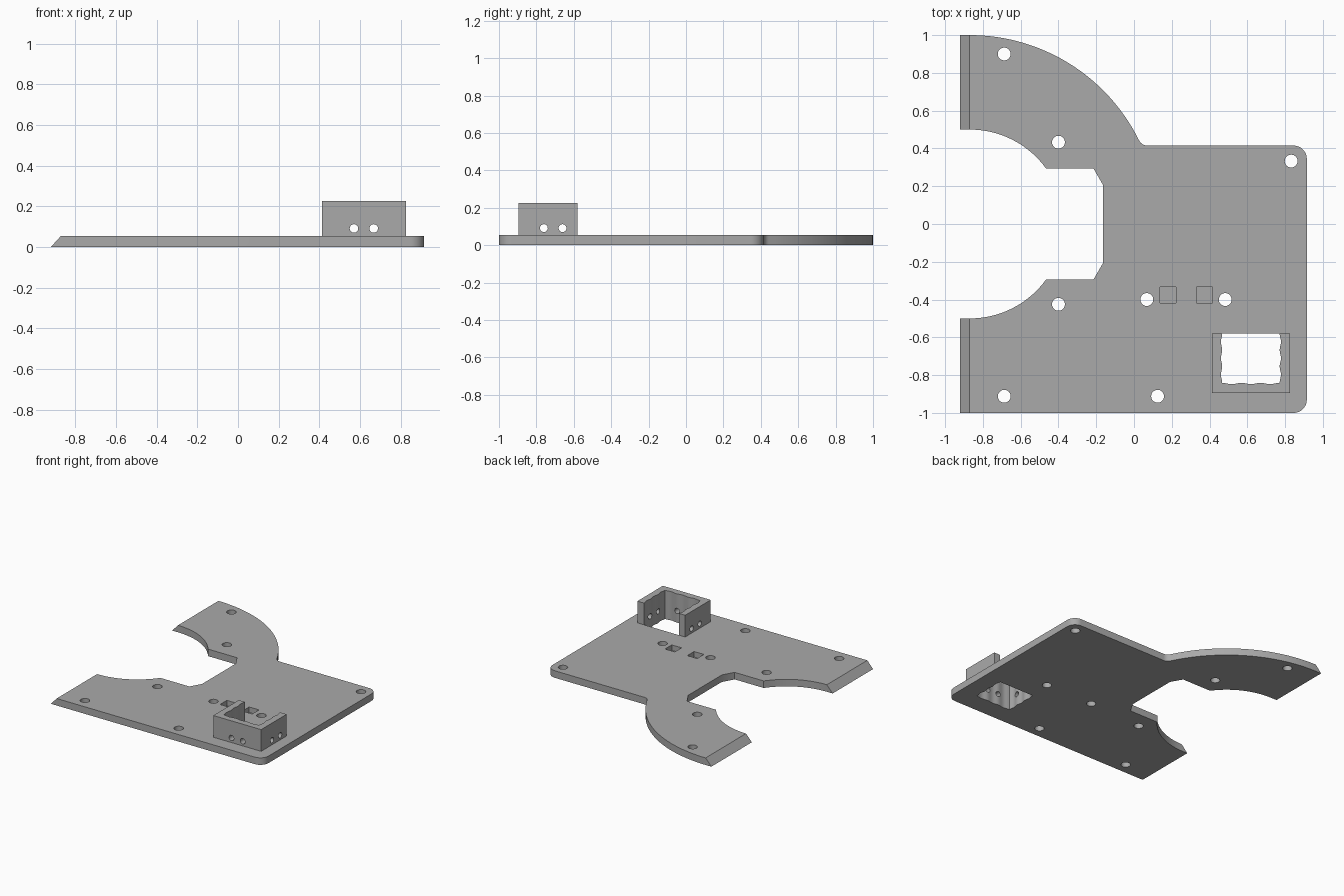
import bpy, bmesh
from math import radians, degrees, cos, sin, pi, sqrt, atan2, asin
from mathutils import Vector

if "Cube" in bpy.data.objects:
    bpy.data.objects.remove(bpy.data.objects["Cube"], do_unlink=True)

grey = bpy.data.materials.new("plain grey")
grey.use_nodes = True
grey.diffuse_color = (0.4, 0.4, 0.4, 1)
grey.node_tree.nodes["Principled BSDF"].inputs["Base Color"].default_value = (0.4, 0.4, 0.4, 1)

THICK, TOP = 0.055, 0.225
CX = -0.87                      # centre of the ring arcs
TIP = -0.92                     # lower edge of the bevelled ends
BACK, FRONT = 0.415, -1.0
RIGHT = 0.915


def arc(cx, cy, r, a0, a1, n):
    """Points along an arc, angles in degrees."""
    angles = [radians(a0 + (a1 - a0) * i / n) for i in range(n + 1)]
    return [(cx + r * cos(a), cy + r * sin(a)) for a in angles]


def box(x0, x1, y0, y1):
    return [(x0, y0), (x1, y0), (x1, y1), (x0, y1)]


def prism(bm, outline, lo, hi, axis="z"):
    """Extrude a closed outline along an axis."""
    place = {"z": lambda u, v, w: (u, v, w),
             "y": lambda u, v, w: (u, w, v),
             "x": lambda u, v, w: (w, u, v)}[axis]
    face = bm.faces.new([bm.verts.new(place(u, v, lo)) for u, v in outline])
    ext = bmesh.ops.extrude_face_region(bm, geom=[face])
    moved = [g for g in ext["geom"] if isinstance(g, bmesh.types.BMVert)]
    bmesh.ops.translate(bm, verts=moved, vec=Vector(place(0, 0, hi - lo)))


def finish(bm, name):
    bmesh.ops.recalc_face_normals(bm, faces=bm.faces)
    mesh = bpy.data.meshes.new(name)
    bm.to_mesh(mesh)
    bm.free()
    mesh.materials.append(grey)
    ob = bpy.data.objects.new(name, mesh)
    bpy.context.collection.objects.link(ob)
    return ob


def cut(ob, cutter):
    """Subtract the cutter, then shade curved walls smoothly."""
    mod = ob.modifiers.new("cut", "BOOLEAN")
    mod.operation, mod.solver, mod.object = "DIFFERENCE", "EXACT", cutter
    bpy.ops.object.select_all(action="DESELECT")
    bpy.context.view_layer.objects.active = ob
    ob.select_set(True)
    bpy.ops.object.modifier_apply(modifier=mod.name)
    bpy.data.objects.remove(cutter, do_unlink=True)
    bpy.ops.object.shade_smooth_by_angle(angle=radians(30))


def ribbed(a, b, waves=3, depth=0.007, steps=8):
    """Shallow wavy line from a to b, bulging to the right of travel."""
    a, b = Vector(a), Vector(b)
    d = (b - a).normalized()
    side = Vector((d.y, -d.x))
    n = waves * steps
    return [tuple(a.lerp(b, i / n) + side * depth * sin(pi * waves * i / n) ** 2)
            for i in range(n + 1)]


# Plate outline, clockwise from the back end of the ring
fr = 0.05
fy = BACK + fr
fdx = sqrt((1 + fr) ** 2 - fy ** 2)
join = degrees(atan2(fy, fdx))
mouth = degrees(asin(0.295 / 0.5))
notch = [(-0.215, 0.295), (-0.165, 0.208)]
outline = arc(CX, 0, 1, 90, join, 40)
outline += arc(CX + fdx, fy, fr, 180 + join, 270, 8)[1:]
outline += arc(RIGHT - 0.07, BACK - 0.07, 0.07, 90, 0, 10)
outline += arc(RIGHT - 0.07, FRONT + 0.07, 0.07, 0, -90, 10)
outline += [(TIP, FRONT), (TIP, -0.5)]
outline += arc(CX, 0, 0.5, -90, -mouth, 20)
outline += [(x, -y) for x, y in notch] + notch[::-1]
outline += arc(CX, 0, 0.5, mouth, 90, 20)
outline += [(TIP, 0.5), (TIP, 1)]

bm = bmesh.new()
prism(bm, outline, 0, THICK)
# Slope the two ring ends
for v in bm.verts:
    if v.co.x < TIP + 0.001 and v.co.z > THICK / 2:
        v.co.x = CX
bmesh.ops.remove_doubles(bm, verts=bm.verts, dist=0.0005)
plate = finish(bm, "base_plate")

# Ribbed opening shared by plate and socket
x0, x1, y0, y1 = 0.467, 0.771, -0.841, -0.58
inner = ribbed((x0, y1), (x0, y0)) + ribbed((x0, y0), (x1, y0))[1:] + ribbed((x1, y0), (x1, y1))[1:]

# Screw holes, blind square pockets and the socket opening
bm = bmesh.new()
for x, y in [(-0.687, 0.9), (-0.4, 0.433), (0.832, 0.333), (-0.4, -0.425),
             (0.068, -0.4), (0.483, -0.4), (-0.687, -0.912), (0.125, -0.912)]:
    prism(bm, arc(x, y, 0.034, 0, 360, 32)[:-1], -0.1, 0.2)
for x in (0.137, 0.33):
    prism(bm, box(x, x + 0.085, -0.417, -0.333), 0.012, 0.2)
prism(bm, inner, -0.1, 0.2)
cut(plate, finish(bm, "plate_cutter"))

# Three-sided socket
bm = bmesh.new()
prism(bm, [(0.413, y1), (0.413, -0.895), (0.827, -0.895), (0.827, y1)] + inner[::-1], THICK, TOP)
socket = finish(bm, "socket_walls")

# Pairs of pin holes through each socket wall
bm = bmesh.new()
for x in (0.57, 0.667):
    prism(bm, arc(x, 0.091, 0.021, 0, 360, 24)[:-1], -0.95, -0.8, "y")
for y in (-0.76, -0.66):
    prism(bm, arc(y, 0.091, 0.021, 0, 360, 24)[:-1], 0.3, 0.9, "x")
cut(socket, finish(bm, "pin_cutter"))
